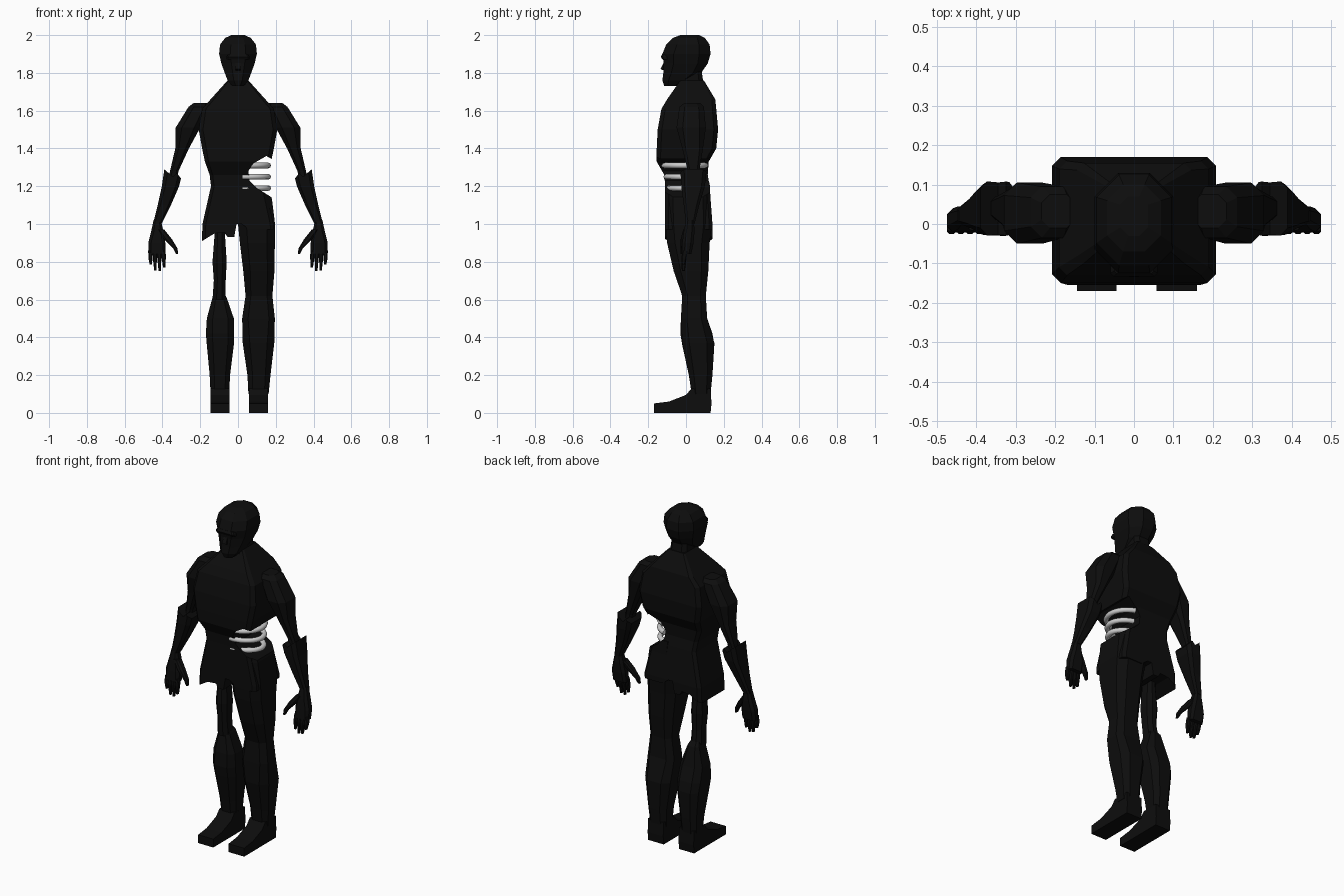
import bpy, bmesh, math

black = bpy.data.materials.new("charcoal")
black.diffuse_color = (0.004, 0.004, 0.004, 1)


def finish(bm, name, mat=black):
    bmesh.ops.recalc_face_normals(bm, faces=bm.faces[:])
    me = bpy.data.meshes.new(name)
    bm.to_mesh(me)
    bm.free()
    ob = bpy.data.objects.new(name, me)
    bpy.context.collection.objects.link(ob)
    if mat:
        me.materials.append(mat)
    return ob


def loft(name, secs, cham=0.5, side=1):
    """Skin chamfered rectangles given as (z, x0, x1, y0, y1)."""
    bm = bmesh.new()
    rings = []
    for z, x0, x1, y0, y1 in secs:
        c = cham * min(x1 - x0, y1 - y0) / 2
        pts = [(x0 + c, y0), (x1 - c, y0), (x1, y0 + c), (x1, y1 - c),
               (x1 - c, y1), (x0 + c, y1), (x0, y1 - c), (x0, y0 + c)]
        rings.append([bm.verts.new((x * side, y, z)) for x, y in pts])
    for a, b in zip(rings, rings[1:]):
        for i in range(8):
            j = (i + 1) % 8
            bm.faces.new((a[i], a[j], b[j], b[i]))
    bm.faces.new(rings[0])
    bm.faces.new(rings[-1])
    return finish(bm, name)


def sym(secs):
    return [(z, -h, h, y0, y1) for z, h, y0, y1 in secs]


def extrude(name, pts, axis, lo, hi):
    """Extrude a profile: axis 'x' takes (y, z) points, axis 'y' takes (x, z)."""
    bm = bmesh.new()
    co = (lambda p, t: (t, p[0], p[1])) if axis == 'x' else (lambda p, t: (p[0], t, p[1]))
    a, b = [[bm.verts.new(co(p, t)) for p in pts] for t in (lo, hi)]
    bm.faces.new(a)
    bm.faces.new(b)
    n = len(pts)
    for i in range(n):
        j = (i + 1) % n
        bm.faces.new((a[i], a[j], b[j], b[i]))
    return finish(bm, name)


def cut(ob, pts):
    cutter = extrude("cutter", pts, 'y', -0.5, 0.5)
    m = ob.modifiers.new("cut", 'BOOLEAN')
    m.operation = 'DIFFERENCE'
    m.solver = 'EXACT'
    m.object = cutter
    bpy.context.view_layer.objects.active = ob
    bpy.ops.object.modifier_apply(modifier=m.name)
    bpy.data.objects.remove(cutter)


# Head with brow and nose
loft("head", sym([
    (1.73, .03, -.115, -.05), (1.76, .055, -.125, .02), (1.80, .07, -.12, .08),
    (1.85, .088, -.118, .115), (1.90, .1, -.125, .13), (1.95, .095, -.105, .125),
    (1.985, .068, -.07, .1), (2.0, .035, -.03, .07)]), 0.6)
extrude("nose", [(-.11, 1.87), (-.135, 1.82), (-.11, 1.81)], 'x', -.013, .013)
loft("brow", sym([(1.87, .06, -.124, -.08), (1.885, .06, -.133, -.08), (1.9, .05, -.126, -.08)]), 0.3)

# Neck and torn shirt
loft("neck", sym([(1.83, .05, -.04, .08), (1.76, .055, -.04, .09), (1.70, .08, -.06, .12)]), 0.4)
torso = loft("torso", sym([
    (1.76, .055, -.03, .095), (1.66, .145, -.10, .155), (1.61, .19, -.13, .16),
    (1.5, .208, -.15, .17), (1.4, .19, -.155, .16), (1.33, .175, -.155, .12),
    (1.26, .15, -.115, .115), (1.2, .143, -.11, .125), (1.0, .188, -.11, .14),
    (0.88, .192, -.11, .14)]), 0.14)

# Covered leg reaching up to the hip
leg = loft("trouser_leg", [
    (1.22, .0, .15, -.105, .125), (1.13, .0, .18, -.11, .13), (1.0, .0, .196, -.11, .138),
    (.9, .01, .195, -.10, .125), (.75, .028, .193, -.065, .118), (.62, .04, .182, -.02, .105),
    (.5, .022, .195, -.027, .112), (.37, .025, .192, -.02, .15), (.2, .05, .172, .015, .14),
    (.1, .055, .162, .03, .13)], 0.45)

# Side wound and ragged hem
wound = [(.3, 1.38), (.185, 1.34), (.15, 1.36), (.08, 1.32), (.055, 1.28),
         (.06, 1.23), (.1, 1.19), (.18, 1.14), (.3, 1.1)]
cut(torso, wound)
cut(leg, wound)
cut(torso, [(-.3, .8), (-.3, .85), (-.19, .91), (-.125, .95), (-.07, .955), (-.055, .93),
            (-.02, .93), (-.008, 1.0), (.02, 1.0), (.06, .97), (.3, .97), (.3, .8)])

# Bare thigh and the lower leg beneath it
loft("thin_thigh", [
    (1.02, -.125, -.065, -.03, .05), (.93, -.125, -.068, -.03, .05), (.8, -.135, -.06, -.04, .06),
    (.7, -.128, -.065, -.03, .055), (.6, -.135, -.065, -.02, .07)], 0.6)
loft("lower_leg", [
    (.64, -.122, -.075, .01, .06), (.61, -.135, -.06, -.01, .085), (.5, -.165, -.022, -.027, .112),
    (.42, -.17, -.02, -.03, .14), (.36, -.165, -.022, -.02, .15), (.2, -.15, -.042, .015, .14),
    (.1, -.145, -.047, .03, .13)], 0.45)

# Feet
sole = [(-.17, 0), (.13, 0), (.135, .05), (.13, .13), (.03, .13), (.0, .095), (-.09, .06), (-.17, .05)]
for name, x0, x1 in (("left_foot", .057, .16), ("right_foot", -.145, -.045)):
    extrude(name, sole, 'x', x0, x1)

# Arms, sleeves and hands on both sides
for s, side in ((1, "left"), (-1, "right")):
    loft(side + "_upper_arm", [
        (1.64, .15, .235, -.01, .075), (1.62, .15, .262, -.035, .095), (1.51, .2, .33, -.05, .105),
        (1.4, .26, .332, -.02, .09), (1.28, .315, .36, .01, .07), (1.2, .33, .375, .015, .065)], 0.5, s)
    cuff = loft(side + "_forearm", [
        (1.29, .29, .39, -.03, .11), (1.2, .312, .403, -.025, .1),
        (1.1, .355, .425, -.012, .07), (1.0, .405, .45, 0, .045)], 0.4, s)
    # ragged, slanted sleeve top
    cut(cuff, [(s * x, z) for x, z in ((.2, 1.4), (.2, 1.22), (.3, 1.24), (.325, 1.27),
                                      (.345, 1.25), (.39, 1.29), (.5, 1.33), (.5, 1.4))])
    loft(side + "_palm", [
        (1.02, .408, .447, 0, .042), (.96, .395, .46, -.012, .045), (.9, .385, .475, -.02, .04),
        (.84, .385, .473, -.022, .028)], 0.5, s)
    loft(side + "_thumb", [
        (.97, .39, .425, -.015, .03), (.92, .35, .392, -.028, .015), (.87, .32, .343, -.03, 0),
        (.84, .317, .328, -.028, -.01)], 0.5, s)
    for i, tip in enumerate((.77, .75, .755, .785)):
        x = .394 + i * .0235
        loft(f"{side}_finger_{i + 1}", [
            (.86, x - .011, x + .011, -.018, .01), (.82, x - .012, x + .01, -.025, .003),
            (tip, x - .009, x + .003, -.022, -.006)], 0.5, s)

# Exposed ribs: curved tubes in the wound
for k, (z, ry) in enumerate(((1.31, .115), (1.25, .10), (1.19, .092))):
    cu = bpy.data.curves.new(f"rib_{k + 1}", 'CURVE')
    cu.dimensions = '3D'
    cu.bevel_depth = .015
    cu.bevel_resolution = 2
    cu.use_fill_caps = True
    sp = cu.splines.new('POLY')
    sp.points.add(16)
    for i, p in enumerate(sp.points):
        a = math.radians(-95 + 165 * i / 16)
        p.co = (.035 + .125 * math.cos(a), -.005 + ry * math.sin(a), z, 1)
    rib = bpy.data.objects.new(f"rib_{k + 1}", cu)
    bpy.context.collection.objects.link(rib)
